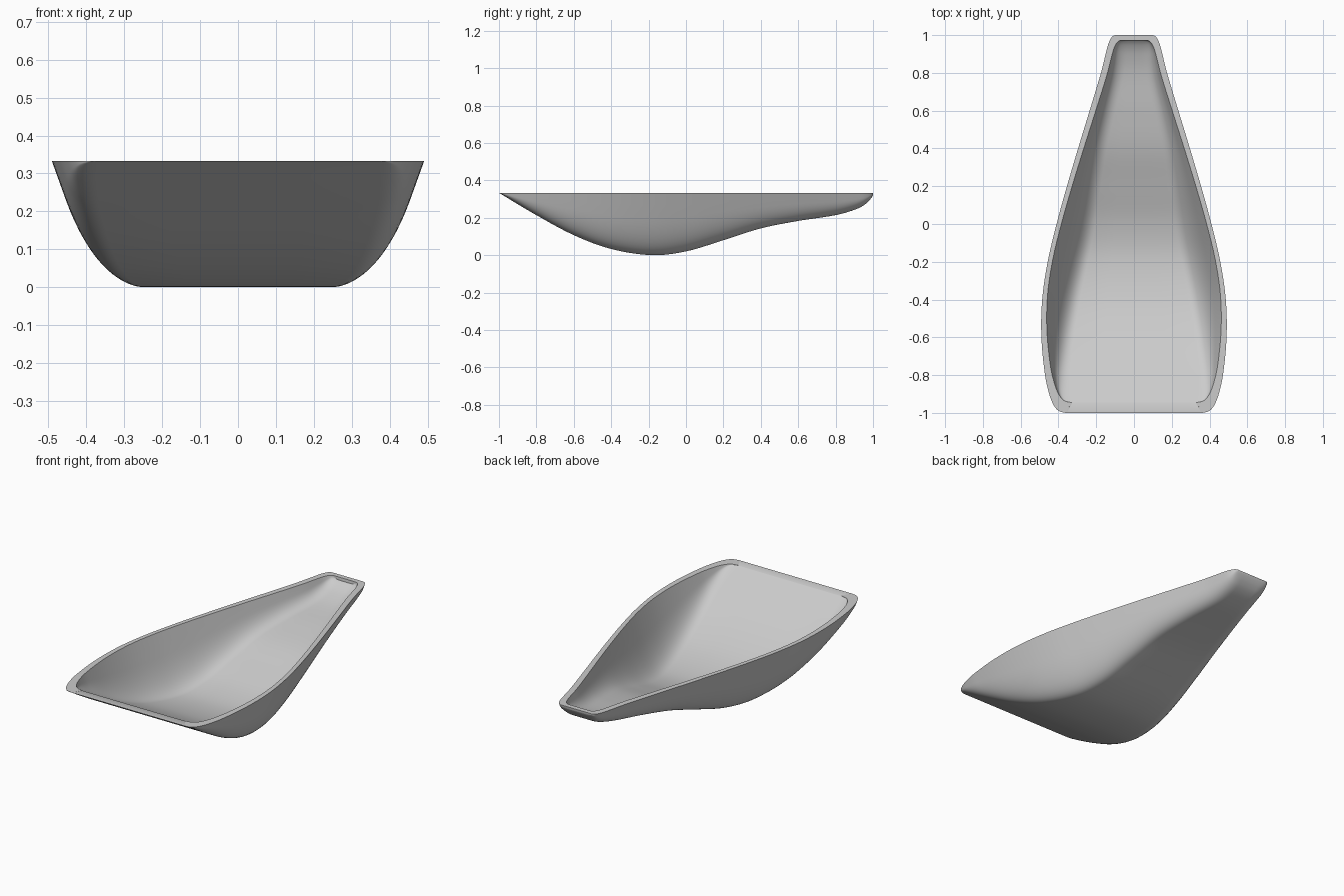
import bpy, bmesh, math

cube = bpy.data.objects.get("Cube")
if cube:
    bpy.data.objects.remove(cube, do_unlink=True)

TOP = 0.333      # rim height
WALL = 0.029     # wall thickness
STEPS = 90       # sections along the length

# Half width of the rim, and depth of the floor below it, along y
WIDTH = [(-1, .36), (-.995, .388), (-.98, .41), (-.95, .43), (-.9, .449), (-.8, .471),
         (-.6, .49), (-.4, .486), (-.2, .457), (0, .41), (.2, .355), (.4, .296),
         (.6, .235), (.8, .175), (.9, .15), (.95, .137), (.98, .124), (.995, .112), (1, .10)]
DEPTH = [(-1, 0), (-.8, .119), (-.6, .226), (-.4, .3), (-.18, .333), (0, .313),
         (.2, .253), (.4, .19), (.6, .15), (.8, .119), (.9, .091), (.95, .067),
         (.98, .041), (.995, .021), (1, .012)]


def smooth(table, y):
    """Smooth curve through the points of a table."""
    n = len(table)
    i = max(k for k in range(n - 1) if table[k][0] <= y or k == 0)

    def slope(k):
        a, b = table[max(k - 1, 0)], table[min(k + 1, n - 1)]
        return (b[1] - a[1]) / (b[0] - a[0])

    (y0, v0), (y1, v1) = table[i], table[i + 1]
    h = y1 - y0
    t = min(max((y - y0) / h, 0), 1)
    s = t * t * (3 - 2 * t)
    return (v0 + (v1 - v0) * s
            + h * t * (1 - t) * ((1 - t) * slope(i) - t * slope(i + 1)))


def section(y, width, depth):
    """Leaning sides, rounded lower corners and a flat floor."""
    corner = width - 0.36 * depth
    floor = corner - min(0.05 + 0.1 * depth, 0.6 * corner)
    ax, az = corner + 0.6 * (width - corner), 0.4 * depth
    half = [(width, 0), ((width + ax) / 2, az / 2)]
    for k in range(13):
        t = k / 12
        p, q, r = (1 - t) ** 2, 2 * t * (1 - t), t * t
        half.append((p * ax + q * corner + r * floor, p * az + (q + r) * depth))
    half.append((floor / 2, depth))
    pts = half + [(0, depth)] + [(-x, d) for x, d in reversed(half)]
    return [(x, y, TOP - d) for x, d in pts]


def loft(bm, start, end, inset):
    """One skin of the shell, returned as rows of vertices."""
    rows = []
    for k in range(STEPS + 1):
        u = -math.cos(math.pi * k / STEPS)
        y = start + (end - start) * (u + 1) / 2
        width = smooth(WIDTH, u) - inset
        depth = max(smooth(DEPTH, y) - inset * 1.08, 0)
        rows.append([bm.verts.new(p) for p in section(y, width, depth)])
    for a, b in zip(rows, rows[1:]):
        bridge(bm, a, b)
    bm.faces.new(rows[-1])       # back wall
    return rows


def bridge(bm, a, b):
    for k in range(len(a) - 1):
        bm.faces.new((a[k], a[k + 1], b[k + 1], b[k]))


bm = bmesh.new()
outer = loft(bm, -1, 1, 0)
inner = loft(bm, -0.945, 0.972, WALL)

# Flat rim: both sides, front lip and back lip
for side in (0, -1):
    bridge(bm, [r[side] for r in outer], [r[side] for r in inner])
bridge(bm, outer[0], inner[0])
bm.faces.new((outer[-1][0], outer[-1][-1], inner[-1][-1], inner[-1][0]))

bmesh.ops.remove_doubles(bm, verts=bm.verts, dist=0.00002)
bmesh.ops.recalc_face_normals(bm, faces=bm.faces)
mesh = bpy.data.meshes.new("scoop_shell")
bm.to_mesh(mesh)
bm.free()

shell = bpy.data.objects.new("scoop_shell", mesh)
bpy.context.collection.objects.link(shell)

# Plain grey finish
grey = bpy.data.materials.new("plain_grey")
grey.use_nodes = True
colour = (0.6, 0.6, 0.6, 1)
grey.diffuse_color = colour
grey.node_tree.nodes["Principled BSDF"].inputs["Base Color"].default_value = colour
mesh.materials.append(grey)

bpy.ops.object.select_all(action="DESELECT")
shell.select_set(True)
bpy.context.view_layer.objects.active = shell
bpy.ops.object.shade_smooth_by_angle(angle=math.radians(35))
